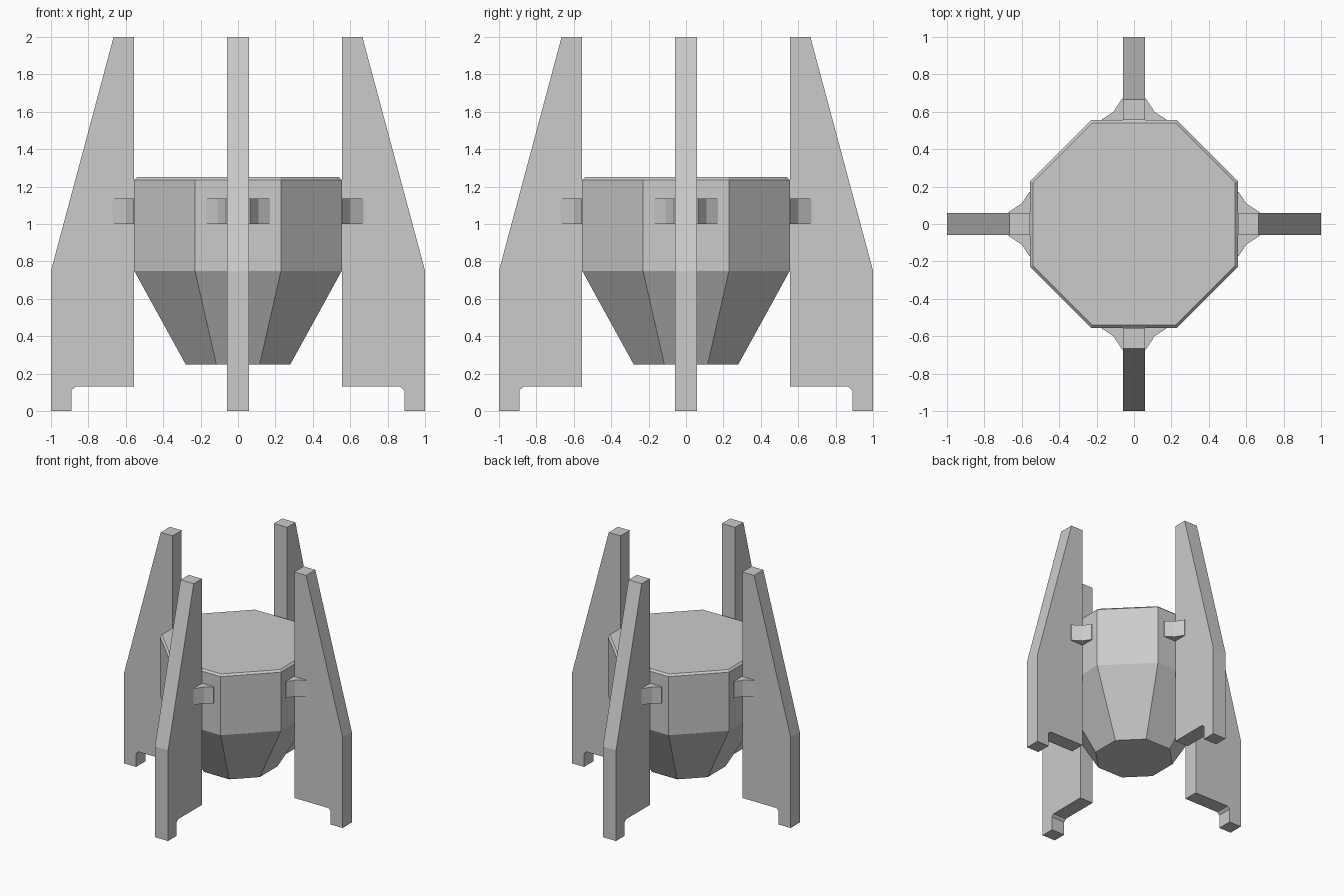
import bpy, bmesh
from math import pi, cos, sin, tan
from mathutils import Matrix, Vector

if "Cube" in bpy.data.objects:
    bpy.data.objects.remove(bpy.data.objects["Cube"])


def make_object(name, bm):
    bmesh.ops.recalc_face_normals(bm, faces=bm.faces[:])
    mesh = bpy.data.meshes.new(name)
    bm.to_mesh(mesh)
    bm.free()
    obj = bpy.data.objects.new(name, mesh)
    bpy.context.collection.objects.link(obj)
    return obj


def extrude_profile(name, points, direction, turn):
    """Extrude a closed profile, then turn it about the vertical axis."""
    bm = bmesh.new()
    face = bm.faces.new([bm.verts.new(p) for p in points])
    new = bmesh.ops.extrude_face_region(bm, geom=[face])["geom"]
    bmesh.ops.translate(bm, vec=Vector(direction),
                        verts=[v for v in new if isinstance(v, bmesh.types.BMVert)])
    bmesh.ops.transform(bm, matrix=Matrix.Rotation(turn, 4, "Z"), verts=bm.verts[:])
    return make_object(name, bm)


# Octagonal body: tapered belly, straight wall, slightly eased top rim
bm = bmesh.new()
rings = []
for flat_radius, z in [(0.28, 0.25), (0.555, 0.75), (0.555, 1.235), (0.54, 1.25)]:
    r = flat_radius / cos(pi / 8)
    rings.append([bm.verts.new((r * cos(pi / 8 + i * pi / 4),
                                r * sin(pi / 8 + i * pi / 4), z)) for i in range(8)])
for low, high in zip(rings, rings[1:]):
    for i in range(8):
        j = (i + 1) % 8
        bm.faces.new((low[i], low[j], high[j], high[i]))
bm.faces.new(rings[0][::-1])
bm.faces.new(rings[-1])
make_object("body", bm)

# Fin side profile (distance from the axis, height) with a foot at the outer corner
HALF = 0.06
fin = [(0.557, 0.13), (0.87, 0.13), (0.89, 0.11), (0.89, 0), (1, 0),
       (1, 0.75), (0.665, 2), (0.557, 2)]

# Flared bracket seen from above, clasping the fin to the body
half_bracket = [(0.54, 0.17), (0.56, 0.17), (0.60, 0.11), (0.67, HALF + 0.004)]
bracket = half_bracket + [(x, -y) for x, y in reversed(half_bracket)]

for k, side in enumerate(["right", "back", "left", "front"]):
    turn = k * pi / 2
    extrude_profile(side + "_fin", [(x, -HALF, z) for x, z in fin],
                    (0, 2 * HALF, 0), turn)
    extrude_profile(side + "_bracket", [(x, y, 1.0) for x, y in bracket],
                    (0, 0, 0.135), turn)
